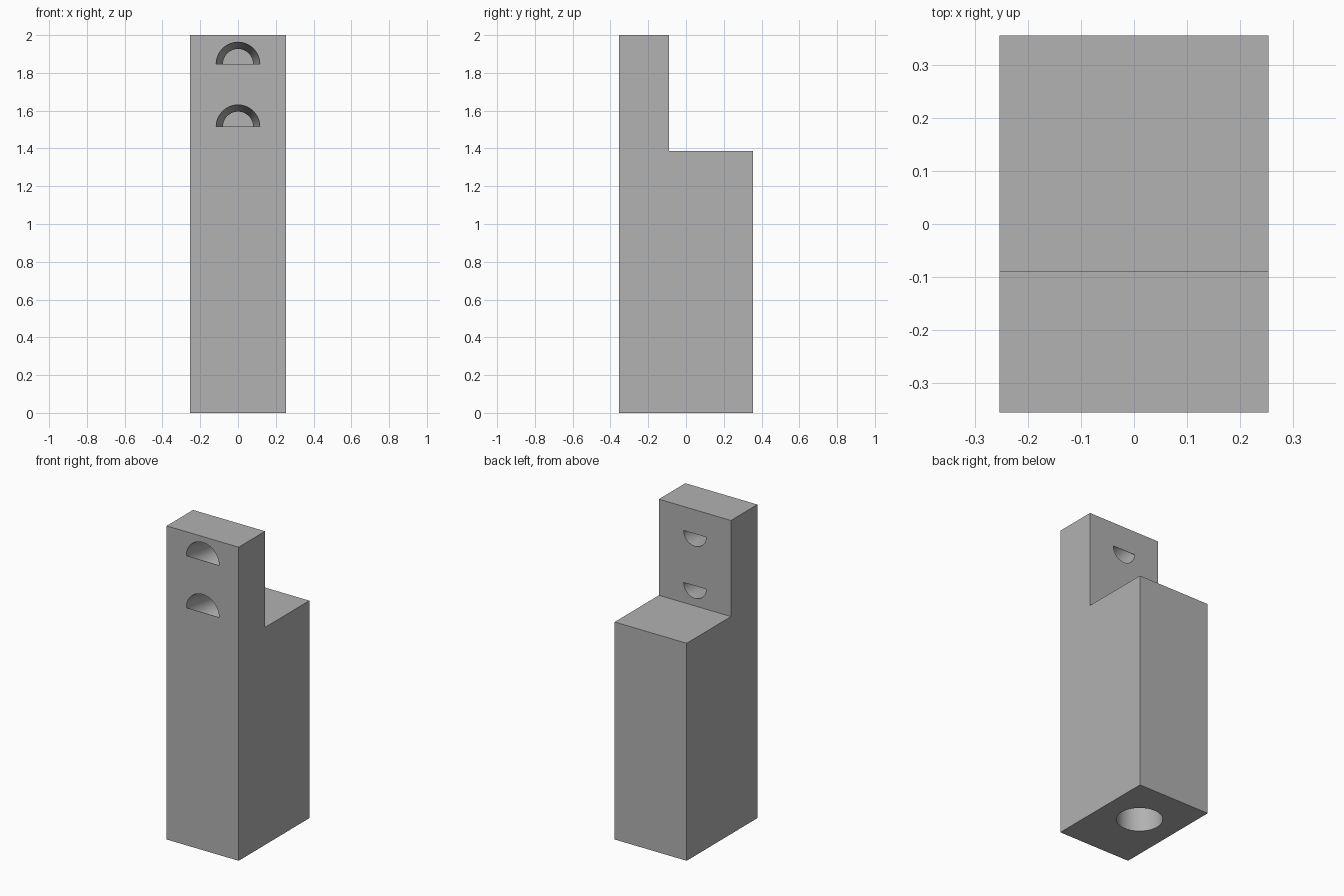
import bpy, bmesh, math

if "Cube" in bpy.data.objects:
    bpy.data.objects.remove(bpy.data.objects["Cube"])

W, FRONT, STEP, BACK = 0.254, -0.356, -0.09, 0.356
TOP, SHOULDER = 2.0, 1.387
SKIN = 0.002

grey = bpy.data.materials.new("plain grey")
grey.diffuse_color = (0.445, 0.445, 0.445, 1)
grey.use_nodes = True
grey.node_tree.nodes["Principled BSDF"].inputs["Base Color"].default_value = grey.diffuse_color


def loft(name, rings):
    """Closed solid through a list of matching point rings."""
    bm = bmesh.new()
    loops = [[bm.verts.new(p) for p in ring] for ring in rings]
    n = len(loops[0])
    for a, b in zip(loops, loops[1:]):
        for i in range(n):
            j = (i + 1) % n
            bm.faces.new((a[i], a[j], b[j], b[i]))
    bm.faces.new(loops[0][::-1])
    bm.faces.new(loops[-1])
    bmesh.ops.recalc_face_normals(bm, faces=bm.faces[:])
    me = bpy.data.meshes.new(name)
    bm.to_mesh(me)
    bm.free()
    me.materials.append(grey)
    ob = bpy.data.objects.new(name, me)
    bpy.context.collection.objects.link(ob)
    return ob


def arc(r, y, z, start=0.0, sweep=2 * math.pi, n=64):
    """Circle or half circle facing the y axis."""
    full = sweep > 6
    count = n if full else n // 2 + 1
    return [(r * math.cos(start + 2 * math.pi * i / n), y,
             z + r * math.sin(start + 2 * math.pi * i / n)) for i in range(count)]


def cut(target, cutter):
    mod = target.modifiers.new("cut", 'BOOLEAN')
    mod.operation, mod.solver, mod.object = 'DIFFERENCE', 'EXACT', cutter
    cutter.hide_render = True
    bpy.context.view_layer.objects.active = target
    bpy.ops.object.modifier_apply(modifier=mod.name)
    bpy.data.objects.remove(cutter)


# Stepped block: side profile extruded across x
profile = [(FRONT, 0), (BACK, 0), (BACK, SHOULDER), (STEP, SHOULDER),
           (STEP, TOP), (FRONT, TOP)]
block = loft("stepped_block", [[(x, y, z) for y, z in profile] for x in (-W, W)])

# Countersunk screw holes: open in the upper half at the front, lower half at the back
for z in (1.847, 1.515):
    cut(block, loft("screw_bore", [arc(0.116, FRONT + SKIN, z),
                                   arc(0.08, FRONT + 0.17, z),
                                   arc(0.08, STEP - SKIN, z)]))
    cut(block, loft("front_opening", [arc(0.1155, y, z, 0, math.pi)
                                      for y in (FRONT - 0.05, FRONT + SKIN * 1.5)]))
    cut(block, loft("back_opening", [arc(0.0795, y, z, math.pi, math.pi)
                                     for y in (STEP - SKIN * 1.5, STEP + 0.05)]))

# Blind round socket in the underside
cut(block, loft("socket", [[(0.133 * math.cos(2 * math.pi * i / 64),
                             0.05 + 0.133 * math.sin(2 * math.pi * i / 64), z)
                            for i in range(64)] for z in (-0.1, 0.6)]))

bpy.ops.object.select_all(action='DESELECT')
block.select_set(True)
bpy.context.view_layer.objects.active = block
bpy.ops.object.shade_smooth_by_angle(angle=math.radians(30))
